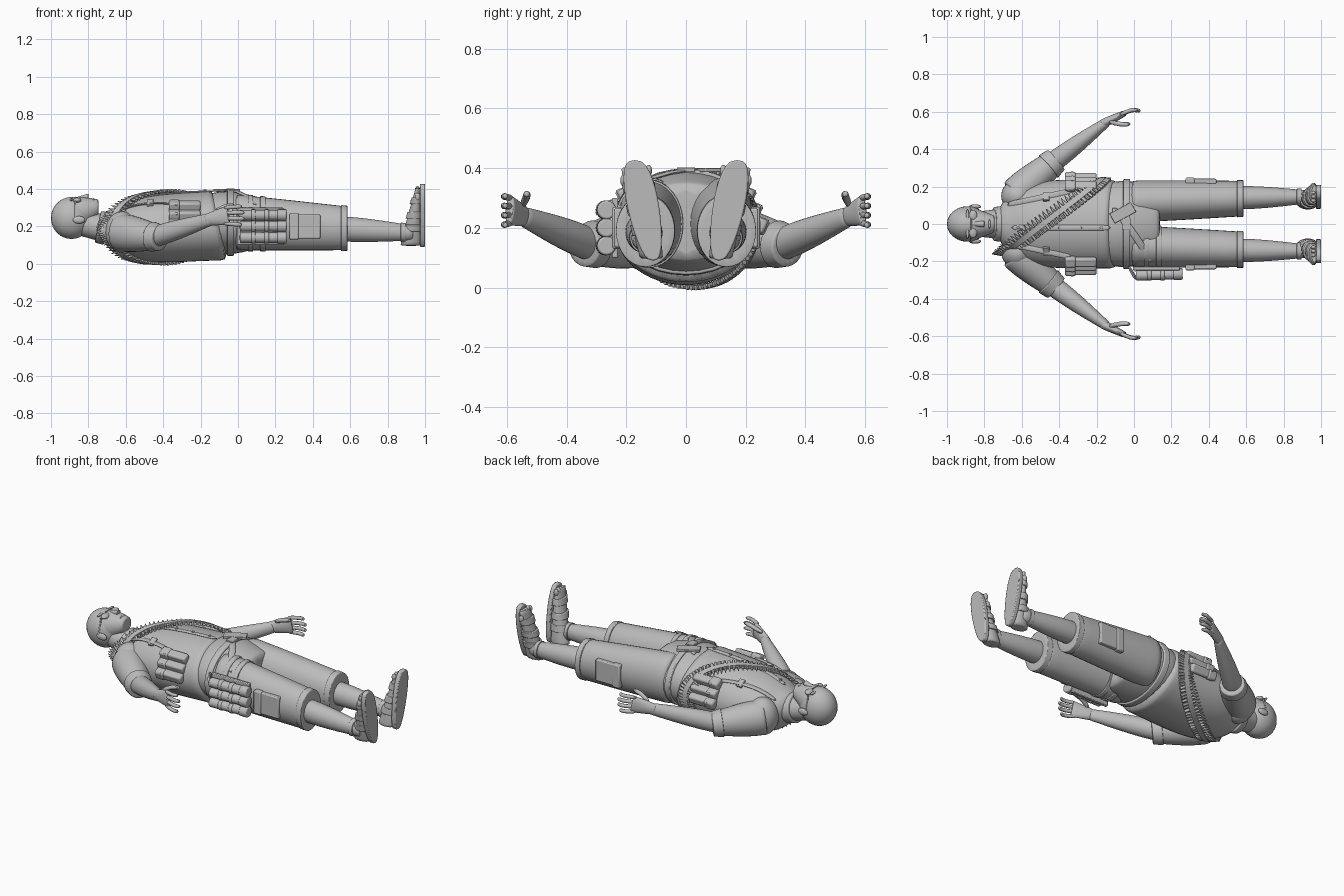
import bpy, bmesh, math
from mathutils import Vector, Matrix

default = bpy.data.objects.get("Cube")
if default:
    bpy.data.objects.remove(default)

shade = (.5, .5, .5, 1)
grey = bpy.data.materials.new("plain_grey")
grey.use_nodes = True
grey.diffuse_color = shade
grey.node_tree.nodes["Principled BSDF"].inputs["Base Color"].default_value = shade

along_body, across_body, upright = Vector((1, 0, 0)), Vector((0, 1, 0)), Vector((0, 0, 1))


def finish(name, bm, smoothing=0, rounding=0):
    """Turn a bmesh into a named, shaded object."""
    bmesh.ops.recalc_face_normals(bm, faces=bm.faces)
    mesh = bpy.data.meshes.new(name)
    bm.to_mesh(mesh)
    bm.free()
    obj = bpy.data.objects.new(name, mesh)
    bpy.context.collection.objects.link(obj)
    mesh.materials.append(grey)
    if rounding:
        bevel = obj.modifiers.new("rounding", 'BEVEL')
        bevel.width, bevel.segments = rounding, 2
    if smoothing:
        obj.modifiers.new("smoothing", 'SUBSURF').levels = smoothing
        obj.modifiers["smoothing"].render_levels = smoothing
    bpy.ops.object.select_all(action='DESELECT')
    bpy.context.view_layer.objects.active = obj
    obj.select_set(True)
    bpy.ops.object.shade_smooth_by_angle(angle=math.radians(45))
    return obj


def bridge(bm, loops):
    """Join successive vertex loops with quads."""
    for first, second in zip(loops, loops[1:]):
        for k in range(len(first)):
            bm.faces.new((first[k - 1], first[k], second[k], second[k - 1]))


def loft(name, rings, axis=None, sides=16):
    """Skin elliptical rings given as (centre, (half width, half height))."""
    bm = bmesh.new()
    loops = []
    for i, (centre, (width, height)) in enumerate(rings):
        ahead, behind = rings[min(i + 1, len(rings) - 1)][0], rings[max(i - 1, 0)][0]
        way = axis or (ahead - behind).normalized()
        side = across_body if abs(way.z) > .9 else way.cross(upright).normalized()
        up = side.cross(way)
        angles = [math.tau * k / sides for k in range(sides)]
        loops.append([bm.verts.new(centre + side * math.cos(a) * width + up * math.sin(a) * height)
                      for a in angles])
    bridge(bm, loops)
    bm.faces.new(loops[0])
    bm.faces.new(loops[-1])
    return finish(name, bm, smoothing=1)


def flip(point, s):
    return Vector((point[0], point[1] * s, point[2]))


def limb(name, spec, s=1, first=0, last=1, grow=0):
    """Tapered, swelling tube; a part range with some growth makes a cuff or strap on it."""
    start, end, size_a, size_b, swell, axis = spec
    rings = []
    for k in (0, .04, .25, .5, .75, .96, 1):
        t = first + (last - first) * k
        bulge = grow + swell * math.sin(math.pi * t ** .7)
        size = Vector(size_a).lerp(Vector(size_b), t)
        rings.append((flip(start, s).lerp(flip(end, s), t), (size[0] + bulge, size[1] + bulge)))
    return loft(name, rings, axis)


def strip(name, points, width, thick, s=1):
    return loft(name, [(flip(p, s), (width, thick)) for p in points], sides=8)


def ball(name, place, size):
    bm = bmesh.new()
    form = Matrix.Translation(place) @ Matrix.Diagonal((*size, 1))
    bmesh.ops.create_uvsphere(bm, u_segments=24, v_segments=16, radius=1, matrix=form)
    return finish(name, bm)


def box(name, place, size, turn=0, axis='X'):
    bm = bmesh.new()
    form = Matrix.Translation(place) @ Matrix.Rotation(turn, 4, axis) @ Matrix.Diagonal((*size, 1))
    bmesh.ops.create_cube(bm, size=1, matrix=form)
    return finish(name, bm, rounding=min(size) / 5)


def add_rod(bm, start, end, radius, tip, sides):
    line = end - start
    form = Matrix.Translation((start + end) / 2) @ line.to_track_quat('Z', 'Y').to_matrix().to_4x4()
    bmesh.ops.create_cone(bm, cap_ends=True, segments=sides, radius1=radius, radius2=tip,
                          depth=line.length, matrix=form)


def rod(name, start, end, radius):
    bm = bmesh.new()
    add_rod(bm, Vector(start), Vector(end), radius, radius, 16)
    return finish(name, bm, rounding=radius / 5)


# The torso profile, from neck to hem, also places everything worn on it
neck_x, hem_x = -.73, -.08


def torso(x):
    t = min(max((x - neck_x) / (hem_x - neck_x), 0), 1)
    width = .24 * (1 - .65 * (1 - t) ** 6)
    height = .187 * (1 - .6 * (1 - t) ** 5)
    return width, height, .205 - .028 * math.sin(math.pi * t ** .3)


def drape(x, y, lift=0):
    width, height, middle = torso(x)
    return Vector((x, y, middle + lift + height * math.sqrt(max(0, 1 - (y / width) ** 2))))


# Shirt, with the hem running lower at the back
rings = []
for k in range(15):
    x = neck_x + (hem_x - neck_x) * k / 14
    width, height, middle = torso(x)
    rings.append((Vector((x, 0, middle)), (width, height)))
shirt = loft("shirt", rings, along_body, sides=24)
for v in shirt.data.vertices:
    if v.co.x > hem_x - .06:
        v.co.x -= (v.co.z - .2) / 5
strip("shirt_placket", [drape(-.66 + .09 * k, -.02) for k in range(7)], .016, .006)
for k in range(5):
    spot = drape(-.62 + k / 9, -.02)
    rod("shirt_button", spot, spot + upright * .01, .008)

# Head, neck and collar
ball("skull", (-.89, 0, .245), (.11, .095, .112))
limb("face", ((-.89, 0, .253), (-.745, 0, .3), (.085, .1), (.045, .045), .01, along_body))
neck = ((-.86, 0, .22), (-.66, 0, .18), (.065, .065), (.09, .08), 0, None)
limb("neck", neck)
limb("collar", neck, first=.55, last=.8, grow=.014)
limb("nose", ((-.87, 0, .345), (-.8, 0, .36), (.01, .01), (.018, .016), 0, along_body))
for x in (-.785, -.773):
    ball("lip", (x, 0, .342), (.007, .027, .009))

# Glasses, brows and ears
rod("glasses_bridge", (-.87, -.03, .355), (-.87, .03, .355), .004)
for label, s in (("left", 1), ("right", -1)):
    ball(label + "_ear", (-.85, .093 * s, .235), (.033, .012, .02))
    ball(label + "_lens", (-.86, .043 * s, .34), (.022, .032, .014))
    rod(label + "_glasses_arm", (-.87, .07 * s, .335), (-.87, .098 * s, .235), .005)
    ball(label + "_brow", (-.89, .045 * s, .343), (.008, .035, .008))

# Harness straps and stacked pouches with flaps
for label, s in (("left", 1), ("right", -1)):
    harness = [drape(-.68 + .07 * k, .1 + .015 * k) for k in range(6)]
    strip(label + "_harness_strap", harness, .02, .007, s)
    box(label + "_harness_buckle", flip(harness[3], s), (.035, .05, .016), -.6 * s)
    for k in range(3):
        y, z = (.2 + .022 * k) * s, .31 - .05 * k
        box(label + "_magazine_pouch", (-.285, y, z), (.17, .05, .05), -.4 * s)
        box(label + "_pouch_flap", (-.34, y, z), (.06, .06, .056), -.4 * s)
        rod(label + "_pouch_stud", (-.33, y, z), (-.33, y + .035 * s, z + .01), .007)

# Arms with rolled sleeves, palms, fingers and thumbs
sleeve = ((-.64, .15, .17), (-.42, .34, .14), (.09, .1), (.065, .065), .012, None)
forearm = ((-.46, .31, .14), (-.14, .55, .24), (.055, .055), (.025, .033), .008, None)
palm = ((-.17, .535, .235), (-.05, .592, .26), (.024, .03), (.016, .052), .002, None)
for label, s in (("left", 1), ("right", -1)):
    ball(label + "_shoulder", (-.62, .15 * s, .17), (.09, .09, .11))
    limb(label + "_sleeve", sleeve, s)
    limb(label + "_sleeve_cuff", sleeve, s, first=.82, last=1.02, grow=.007)
    limb(label + "_forearm", forearm, s)
    limb(label + "_palm", palm, s)
    for k in range(4):
        spread = (k - 1.5) * .028
        knuckle = Vector((-.08, .583, .258 + spread))
        reach = .125 - abs(spread) / 2
        bend = knuckle + Vector((reach * .7, .03, spread / 8))
        strip(label + "_finger", [knuckle, knuckle.lerp(bend, .6), bend,
                                  knuckle + Vector((reach, .02, spread / 6))], .012, .012, s)
    strip(label + "_thumb", [(-.14, .55, .27), (-.07, .53, .31), (-.015, .535, .315)],
          .014, .014, s)

# Shorts, hems, pockets, lower legs and feet
hips = ((-.18, 0, .22), (.14, 0, .22), (.2, .14), (.2, .13), .04, along_body)
leg = ((-.02, .12, .222), (.58, .136, .19), (.115, .152), (.097, .12), .002, along_body)
shin = ((.5, .14, .19), (.94, .145, .165), (.062, .066), (.034, .04), .01, along_body)
foot = ((.925, .115, .095), (.965, .17, .405), (.04, .06), (.05, .016), .002, upright)
limb("shorts_seat", hips)
limb("waist_belt", hips, first=.38, last=.5, grow=.008)
for label, s in (("left", 1), ("right", -1)):
    limb(label + "_shorts_leg", leg, s)
    limb(label + "_hem", leg, s, first=.95, last=1.01, grow=.004)
    box(label + "_cargo_pocket", (.36, .227 * s, .2), (.16, .03, .13))
    box(label + "_pocket_flap", (.3, .23 * s, .2), (.05, .035, .14))
    limb(label + "_lower_leg", shin, s)
    limb(label + "_ankle_strap", shin, s, first=.84, last=.9, grow=.006)
    limb(label + "_foot", foot, s)
    for place in (.25, .47, .72):
        limb(label + "_sandal_strap", foot, s, first=place, last=place + .12, grow=.008)
    for k in range(5):
        ball(label + "_toe", (.96, (.125 + .021 * k) * s, .395 - .004 * (k - 1) ** 2),
             (.014, .011, .02))

    # Sole outline widens towards the toe and leans outwards
    bm = bmesh.new()
    outline = []
    for k in range(28):
        turn = math.tau * k / 28
        t = (1 - math.cos(turn)) / 2
        half = (.045 + .016 * t) * math.copysign(abs(math.sin(turn)) ** .7, math.sin(turn))
        outline.append(bm.verts.new((.972, (.11 + .062 * t + half) * s, .09 + .337 * t)))
    extruded = bmesh.ops.extrude_face_region(bm, geom=[bm.faces.new(outline)])["geom"]
    moved = [v for v in extruded if isinstance(v, bmesh.types.BMVert)]
    bmesh.ops.translate(bm, vec=along_body * .028, verts=moved)
    finish(label + "_sandal_sole", bm, rounding=.005)

# Belt buckle and sling lying over the hips
box("belt_buckle", (-.04, 0, .395), (.045, .06, .016))
strip("hip_sling", [(-.12, .09, .38), (-.05, .02, .402), (.05, -.13, .37), (.1, -.21, .31)],
      .02, .007)
box("hip_flap", (-.06, .06, .394), (.13, .06, .014), .5, 'Z')

# Right thigh rig: straps, backing plate and banded canisters
for place in (.12, .23):
    limb("thigh_strap", leg, s=-1, first=place, last=place + .05, grow=.006)
box("thigh_plate", (.12, -.238, .2), (.25, .02, .2))
for k in range(3):
    z = .14 + .06 * k
    rod("canister", (.01, -.275, z), (.22, -.268, z), .028)
    rod("canister_cap", (.21, -.268, z), (.26, -.266, z), .032)
    for x in (.07, .14):
        rod("canister_band", (x, -.271, z), (x + .025, -.27, z), .032)
strip("canister_handle", [(-.03, -.22, .29), (0, -.285, .28), (.03, -.3, .24)], .01, .012)

# Cartridge belt looped over the right shoulder and round the left waist
path = []
for k in range(84):
    turn = math.tau * k / 84
    x, y = -.44 + .27 * math.cos(turn), .04 + .2 * math.cos(turn)
    width, height, middle = torso(x)
    rise = max(abs(math.sin(turn)), math.sqrt(max(0, 1 - (y / width) ** 2)))
    lift = .014 if turn < math.pi else .002
    path.append(Vector((x, y, middle + (height + lift) * math.copysign(rise, math.sin(turn)))))
rounds, band, loops = bmesh.new(), bmesh.new(), []
for k, spot in enumerate(path):
    way = (path[(k + 1) % len(path)] - path[k - 1]).normalized()
    out = Vector((0, spot.y / 2, spot.z - .2))
    out = (out - way * out.dot(way)).normalized()
    side = way.cross(out)
    shoulder = spot + side * .022
    add_rod(rounds, spot - side * .048, shoulder, .0085, .0085, 8)
    add_rod(rounds, shoulder, spot + side * .05, .007, .002, 8)
    loops.append([band.verts.new(spot + side * w + out * h)
                  for w, h in ((-.02, -.01), (.01, -.01), (.01, .01), (-.02, .01))])
bridge(band, loops + loops[:1])
finish("cartridges", rounds)
finish("cartridge_band", band)
